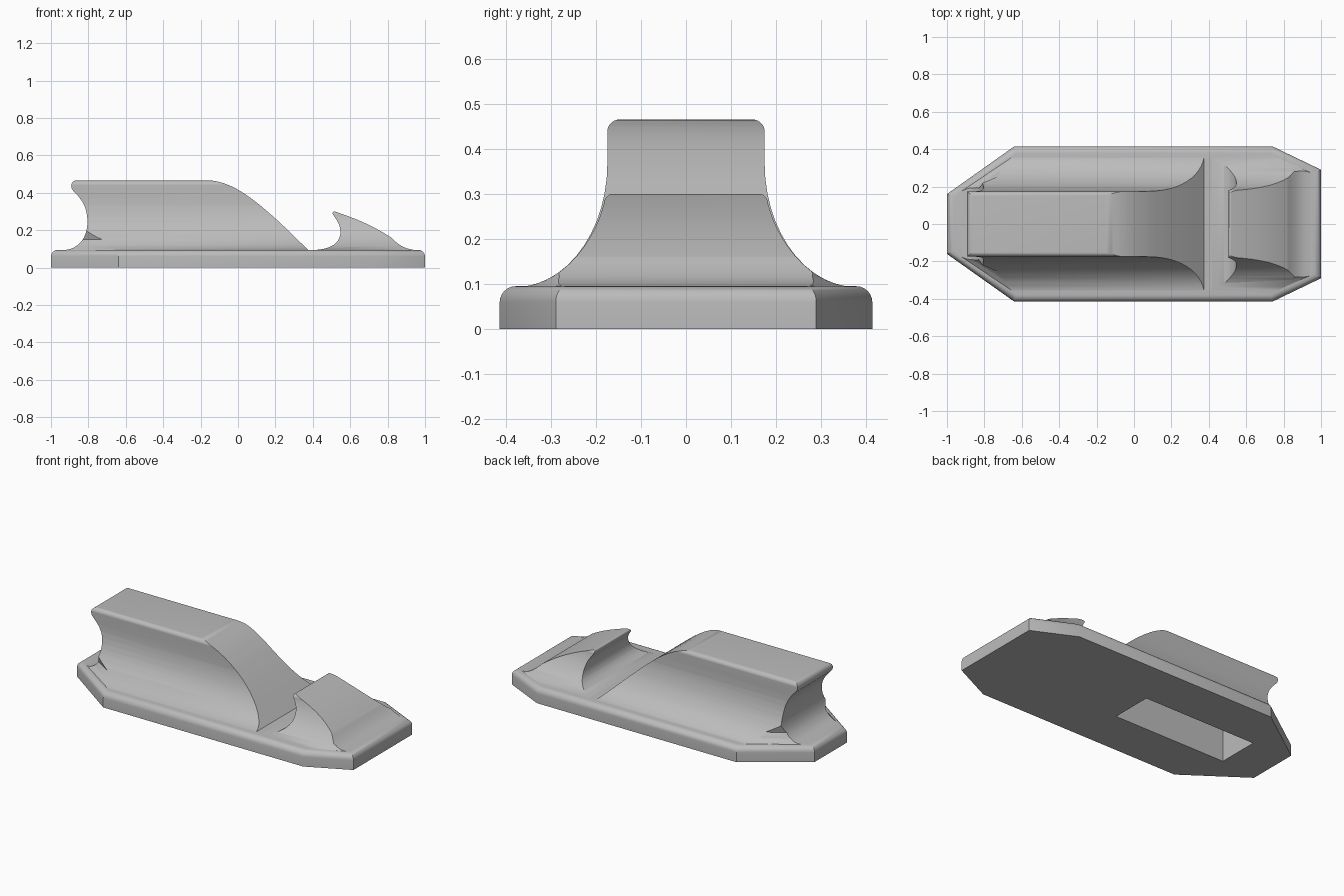
import bpy
import bmesh
from mathutils import Vector
from mathutils.geometry import interpolate_bezier

if "Cube" in bpy.data.objects:
    bpy.data.objects.remove(bpy.data.objects["Cube"])

grey = bpy.data.materials.new("plain_grey")
grey.use_nodes = True
grey.diffuse_color = (0.5, 0.5, 0.5, 1)
grey.node_tree.nodes["Principled BSDF"].inputs["Base Color"].default_value = (0.5, 0.5, 0.5, 1)

OUTLINE = [(-1, -.16), (-.64, -.415), (.74, -.415), (1, -.29),
           (1, .29), (.74, .415), (-.64, .415), (-1, .16)]


def path(*segments, steps=14):
    """Join bezier segments (four points) and plain points into one polyline."""
    pts = []
    for seg in segments:
        if len(seg) == 4:
            new = interpolate_bezier(*[Vector((u, v, 0)) for u, v in seg], steps)
        else:
            new = [Vector((*seg, 0))]
        for p in new:
            if not pts or (p - pts[-1]).length > 1e-4:
                pts.append(p)
    return [(p.x, p.y) for p in pts]


def loft(name, rings):
    """Closed solid through rings that share one vertex count."""
    bm = bmesh.new()
    loops = [[bm.verts.new(co) for co in ring] for ring in rings]
    n = len(loops[0])
    for a, b in zip(loops, loops[1:]):
        for i in range(n):
            j = (i + 1) % n
            bm.faces.new((a[i], a[j], b[j], b[i]))
    bm.faces.new(loops[0])
    bm.faces.new(loops[-1])
    bmesh.ops.recalc_face_normals(bm, faces=bm.faces)
    mesh = bpy.data.meshes.new(name)
    bm.to_mesh(mesh)
    bm.free()
    mesh.materials.append(grey)
    obj = bpy.data.objects.new(name, mesh)
    bpy.context.collection.objects.link(obj)
    return obj


def boolean(obj, tool, operation):
    """Apply a boolean and discard the tool."""
    mod = obj.modifiers.new("cut", "BOOLEAN")
    mod.operation, mod.object, mod.solver = operation, tool, "EXACT"
    bpy.ops.object.select_all(action="DESELECT")
    bpy.context.view_layer.objects.active = obj
    obj.select_set(True)
    bpy.ops.object.modifier_apply(modifier=mod.name)
    bpy.data.objects.remove(tool)


def octagon(z, inset):
    return [(x * (1 - inset), y * (1 - inset / .415), z) for x, y in OUTLINE]


def flared_section(top, half, r=.025):
    """Cross-section with rounded top corners and sides flaring to the base."""
    side = path((.40, .05), (.40, .093),
                ((.38, .093), (.267, .093), (.175, .217), (.175, .37)) if top > .4 else
                ((.38, .093), (.28, .093), (.205, .19), (half, top - r)),
                ((half, top - r), (half, top - r / 2), (half - r / 2, top), (half - r, top)))
    return side + [(-y, z) for y, z in reversed(side)]


def ridge(name, side, section):
    """Side silhouette crossed with the flared section and the base outline."""
    obj = loft(name, [[(x, y, z) for x, z in side] for y in (-.6, .6)])
    boolean(obj, loft("section", [[(x, y, z) for y, z in section] for x in (-1.2, 1.2)]),
            "INTERSECT")
    layers = [(0, .03), (.095, .035), (.115, .055), (.15, .075), (.2, .06), (.3, .04), (.6, .03)]
    boolean(obj, loft("limit", [octagon(z, i) for z, i in layers]), "INTERSECT")
    return obj


# Base slab with a rounded upper rim
base = loft("base", [octagon(0, 0), octagon(.095, 0)])
bm = bmesh.new()
bm.from_mesh(base.data)
rim = [e for e in bm.edges if all(v.co.z > .09 for v in e.verts)]
bmesh.ops.bevel(bm, geom=rim, offset=.036, segments=6, profile=.5, affect="EDGES")
bm.to_mesh(base.data)
bm.free()

# Long block: scooped rear end, flat top, sloping front
block_side = path(
    (-.93, .05),
    ((-.93, .094), (-.85, .1), (-.807, .16), (-.805, .24)),
    ((-.805, .24), (-.805, .32), (-.83, .36), (-.88, .41)),
    ((-.88, .41), (-.9, .43), (-.895, .467), (-.86, .467)),
    ((-.17, .467), (-.03, .467), (.1, .37), (.375, .094)),
    (.375, .05))
block = ridge("long_block", block_side, flared_section(.466, .175))

# Small hooked catch
catch_side = path(
    (.40, .05),
    ((.40, .094), (.48, .097), (.54, .12), (.547, .18)),
    ((.547, .18), (.55, .23), (.53, .25), (.507, .285)),
    ((.507, .285), (.503, .297), (.51, .302), (.52, .299)),
    ((.52, .299), (.64, .26), (.73, .22), (.82, .16)),
    ((.82, .16), (.87, .11), (.9, .1), (.95, .094)),
    (.95, .05))
catch = ridge("hooked_catch", catch_side, flared_section(.303, .183))

# Join into one body, then sink the pocket from below
boolean(base, block, "UNION")
boolean(base, catch, "UNION")
pocket = [(-.75, -.13), (.02, -.13), (.02, .13), (-.75, .13)]
boolean(base, loft("pocket", [[(x, y, z) for x, y in pocket] for z in (-.1, .35)]), "DIFFERENCE")
base.name = "body"
bpy.ops.object.shade_smooth_by_angle(angle=.55)
